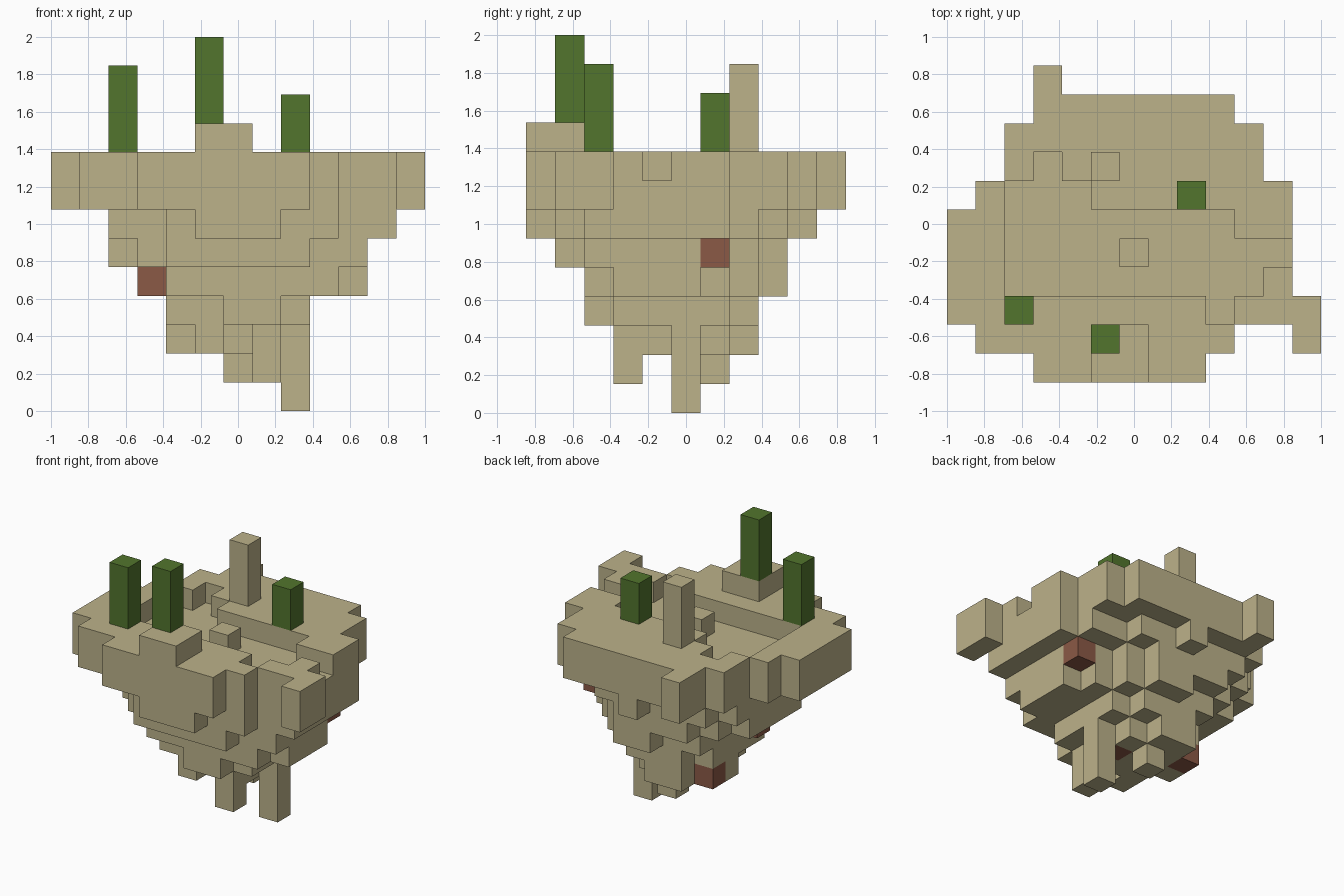
import bpy, bmesh
from mathutils import Vector

cube = bpy.data.objects.get("Cube")
if cube:
    bpy.data.objects.remove(cube, do_unlink=True)

U = 2 / 13                            # block size
ORIGIN = Vector((-1, -5.5 * U, 0))

def material(name, rgb):
    m = bpy.data.materials.new(name)
    m.use_nodes = True
    m.diffuse_color = (*rgb, 1)
    m.node_tree.nodes["Principled BSDF"].inputs["Base Color"].default_value = (*rgb, 1)
    return m

# Layers from the bottom up: first row, then rows of blocks from front to back
LAYERS = [
    (5, ["........#"]),
    (3, [".......#", "", "........#", "......#"]),
    (3, [".....#.#", ".....###", "....###r#", "....r###", ".....##"]),
    (2, ["......##", "....#####", "....#####", "....#####", "....#####", ".....###"]),
    (2, ["....######", "....#######", "...r#######", "....#######",
         "....######", "....#####", "......##"]),
    (1, ["....#####", "...########", "..#########", "..#########",
         "..#########", "..########r", "...######", "....####"]),
    (0, [".....###", "....######", "..##########", "..##########",
         "..##########", "..##########", "..##########", "..#########",
         "...######", "......#"]),
    (0, ["...######", ".#########..#", "#############", "############",
         "############", "############", ".###########", "..#########",
         "..#########", "...#######", "...#"]),
    # Top layer with the sunken channel
    (0, ["...######", ".#########..#", "#########.###", "##.........#",
         "##....#", "##........##", ".#...#######", "..#.#######",
         "..#########", "...#######", "...#"]),
]

rock, clay = set(), set()
for k, (first, rows) in enumerate(LAYERS):
    for j, row in enumerate(rows, first):
        for i, c in enumerate(row):
            if c != ".":
                (clay if c == "r" else rock).add((i, j, k))

def column(i, j, bottom, height):
    return {(i, j, bottom + n) for n in range(height)}

# Raised step and stone pillar
for i in (5, 6):
    for j in (0, 1):
        rock.add((i, j, 9))
pillar = column(5, 7, 9, 3)
# Green posts
posts = [column(2, 2, 9, 3), column(5, 1, 10, 3), column(8, 6, 9, 2)]
solid = rock | clay | pillar | set().union(*posts)

def build(name, cells, mat):
    """Skin the exposed sides of a set of blocks and merge flat areas."""
    bm = bmesh.new()
    for cell in sorted(cells):
        for axis in range(3):
            for side in (0, 1):
                near = list(cell)
                near[axis] += 2 * side - 1
                if tuple(near) in solid:
                    continue
                p = Vector(cell)
                p[axis] += side
                a, b = Vector(), Vector()
                a[(axis + 1) % 3] = b[(axis + 2) % 3] = 1
                quad = [p, p + a, p + a + b, p + b]
                if not side:
                    quad.reverse()
                bm.faces.new([bm.verts.new(ORIGIN + q * U) for q in quad])
    bmesh.ops.remove_doubles(bm, verts=bm.verts[:], dist=U / 100)
    bmesh.ops.dissolve_limit(bm, angle_limit=0.01, verts=bm.verts[:], edges=bm.edges[:])
    mesh = bpy.data.meshes.new(name)
    bm.to_mesh(mesh)
    bm.free()
    mesh.materials.append(mat)
    bpy.context.collection.objects.link(bpy.data.objects.new(name, mesh))

sand = material("sandstone", (0.503, 0.445, 0.254))
green = material("leaf_green", (0.085, 0.178, 0.026))
red = material("clay_red", (0.258, 0.1, 0.061))

build("island_rock", rock, sand)
build("stone_pillar", pillar, sand)
build("clay_blocks", clay, red)
for name, cells in zip(("left_post", "middle_post", "right_post"), posts):
    build("green_" + name, cells, green)
